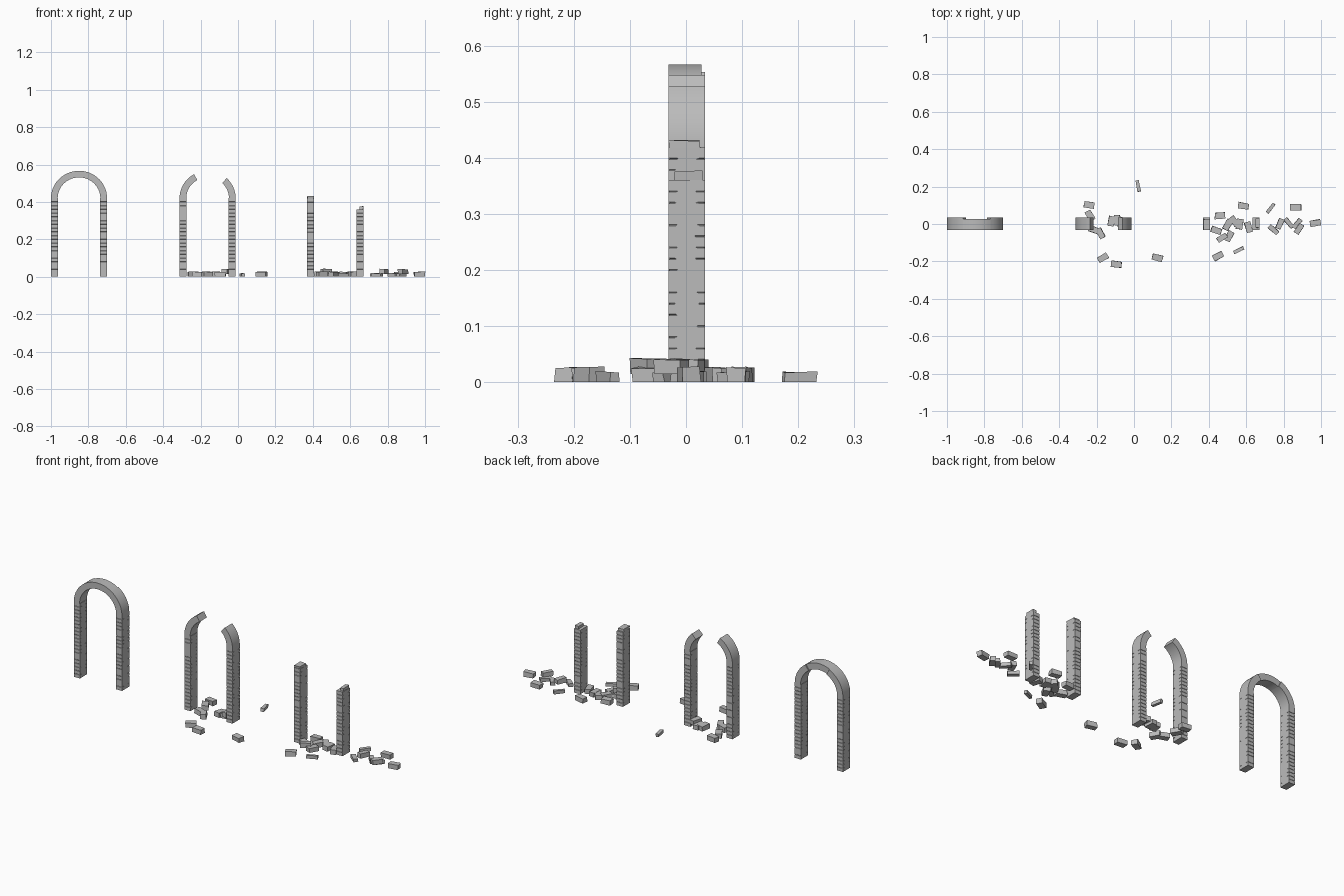
import bpy, bmesh, math, random
from mathutils import Vector, Matrix

if "Cube" in bpy.data.objects:
    bpy.data.objects.remove(bpy.data.objects["Cube"])

random.seed(4)
stone = bpy.data.materials.new("grey stone")
stone.diffuse_color = (0.5, 0.5, 0.5, 1)
stone.use_nodes = True
stone.node_tree.nodes["Principled BSDF"].inputs["Base Color"].default_value = stone.diffuse_color

T, R, SPRING = 0.038, 0.150, 0.42      # leg thickness, outer radius, springing height
Y0, Y1 = -0.031, 0.034                 # depth of the walls
WHOLE, BROKEN = -0.85, -0.1625         # arch centres


def jit(a):
    return random.uniform(-a, a)


def loft(name, rings, smooth=True):
    """Closed solid through a run of matching rings."""
    bm = bmesh.new()
    rows = [[bm.verts.new(p) for p in ring] for ring in rings]
    n = len(rows[0])
    for a, b in zip(rows, rows[1:]):
        for i in range(n):
            j = (i + 1) % n
            bm.faces.new((a[i], a[j], b[j], b[i]))
    bm.faces.new(rows[0][::-1])
    bm.faces.new(rows[-1])
    bmesh.ops.recalc_face_normals(bm, faces=bm.faces)
    me = bpy.data.meshes.new(name)
    bm.to_mesh(me)
    bm.free()
    me.materials.append(stone)
    if smooth:
        me.shade_smooth()
        me.set_sharp_from_angle(angle=math.radians(32))
    ob = bpy.data.objects.new(name, me)
    bpy.context.collection.objects.link(ob)


def rect(x0, x1, y0, y1, z=0.0):
    return [Vector(p) for p in ((x0, y0, z), (x1, y0, z), (x1, y1, z), (x0, y1, z))]


def pillar(name, x, height):
    """Square shaft whose joints are chipped only at the corners."""
    n = round(height / 0.02)
    h = height / n

    def ring(z, chip):
        pts = []
        # Each long side runs corner, inner point, inner point, corner
        for sx, sy in ((1, -1), (1, 1), (-1, 1), (-1, -1)):
            c = random.choice((0, 1, 1)) * chip
            y = Y0 + c if sy < 0 else Y1 - c
            corner = Vector((x + sx * (T / 2 - c), y, z))
            inner = Vector((x + sx * T / 2, (Y0 if sy < 0 else Y1) - sy * random.uniform(0.01, 0.018), z))
            pts += [corner, inner] if sx * sy < 0 else [inner, corner]
        return pts
    rings = [ring(0, 0)]
    for i in range(1, n):
        rings += [ring(i * h - 0.0012, 0), ring(i * h, 0.0025), ring(i * h + 0.0012, 0)]
    loft(name, rings + [ring(height, 0)])


def arc(name, cx, a0, a1, shift=0.0, slant=0.0):
    """Smooth curved run around the arch centre, angles in degrees."""
    n = max(4, round(abs(a1 - a0) / 6))
    rings = []
    for i in range(n + 1):
        ring = []
        for p in rect(R - T + 0.002, R, Y0, Y1 + shift):
            # The far end can be broken off at a slant
            a = math.radians(a0 + (a1 - a0) * i / n + (slant * i / n if p.x == R else 0))
            ring.append(Vector((cx + p.x * math.cos(a), p.y, SPRING + 0.975 * p.x * math.sin(a))))
        rings.append(ring)
    loft(name, rings)


def rubble(name, x, y, angle, length, width, h, z=0.0):
    """Fallen stone with slightly uneven corners."""
    rot = Matrix.Rotation(math.radians(angle), 3, 'Z')
    rings = []
    for top in (0, 1):
        rings.append([rot @ (p + Vector((jit(0.002), jit(0.002), top * jit(0.002))))
                      + Vector((x, y, z + top * h))
                      for p in rect(-length / 2, length / 2, -width / 2, width / 2)])
    loft(name, rings, False)


# Legs of the whole and the broken arch
for side, s in (("left", -1), ("right", 1)):
    pillar(f"whole_arch_{side}_leg", WHOLE + s * (R - T / 2), SPRING)
    pillar(f"broken_arch_{side}_leg", BROKEN + s * (R - T / 2), SPRING)

# Whole arch curve in three cracked runs, the crown slightly shallower
arc("whole_arch_left_curve", WHOLE, 180, 115)
arc("whole_arch_crown", WHOLE, 115, 56, -0.006)
arc("whole_arch_right_curve", WHOLE, 0, 56)

# Broken arch with the crown missing
arc("broken_arch_left_curve", BROKEN, 180, 119, 0, 2)
arc("broken_arch_right_curve", BROKEN, 0, 47, 0, 3)

# Two ruined pillars, each with a shard left standing on top
pillar("ruin_left_pillar", 0.388, 0.418)
pillar("ruin_right_pillar", 0.653, 0.36)
rubble("ruin_left_shard", 0.388, -0.003, 0, 0.036, 0.054, 0.014, 0.417)
rubble("ruin_right_shard", 0.660, 0.004, 0, 0.02, 0.05, 0.018, 0.358)

# Fallen stones: x, y, turn
near_broken_arch = ((-.24, .103, -10), (-.235, .045, 120), (-.215, -.03, -20), (-.18, -.05, 120),
                    (-.165, -.18, 30), (-.095, -.215, -6), (.125, -.18, -15),
                    (-.12, .015, 80), (-.09, .02, 95))
near_ruin = ((.46, .045, 4), (.44, -.035, -20), (.51, -.065, 65), (.5, -.005, 60),
             (.535, .015, -50), (.565, 0, 80), (.585, .097, -10), (.612, -.018, -75),
             (.45, -.172, 28), (.865, .09, 0), (.97, .004, 10))
for area, group in (("arch", near_broken_arch), ("ruin", near_ruin)):
    for i, (x, y, turn) in enumerate(group):
        rubble(f"fallen_{area}_stone_{i + 1}", x, y, turn, 0.056, 0.033, 0.026)

# Thin splinters
for i, (x, y, turn) in enumerate(((.023, .203, -80), (.56, -.14, 25), (.73, .085, 52),
                                  (.745, -.03, -40), (.828, .005, -50), (.872, .002, 50))):
    rubble(f"splinter_{i + 1}", x, y, turn, 0.06, 0.017 if i < 3 else 0.024, 0.019)

# Stones resting on others
for i, (x, y, turn) in enumerate(((-.068, .008, 75), (.472, -.073, 32),
                                  (.78, 0, 68), (.882, -.026, 55))):
    rubble(f"resting_stone_{i + 1}", x, y, turn, 0.056, 0.03, 0.026, 0.015)
